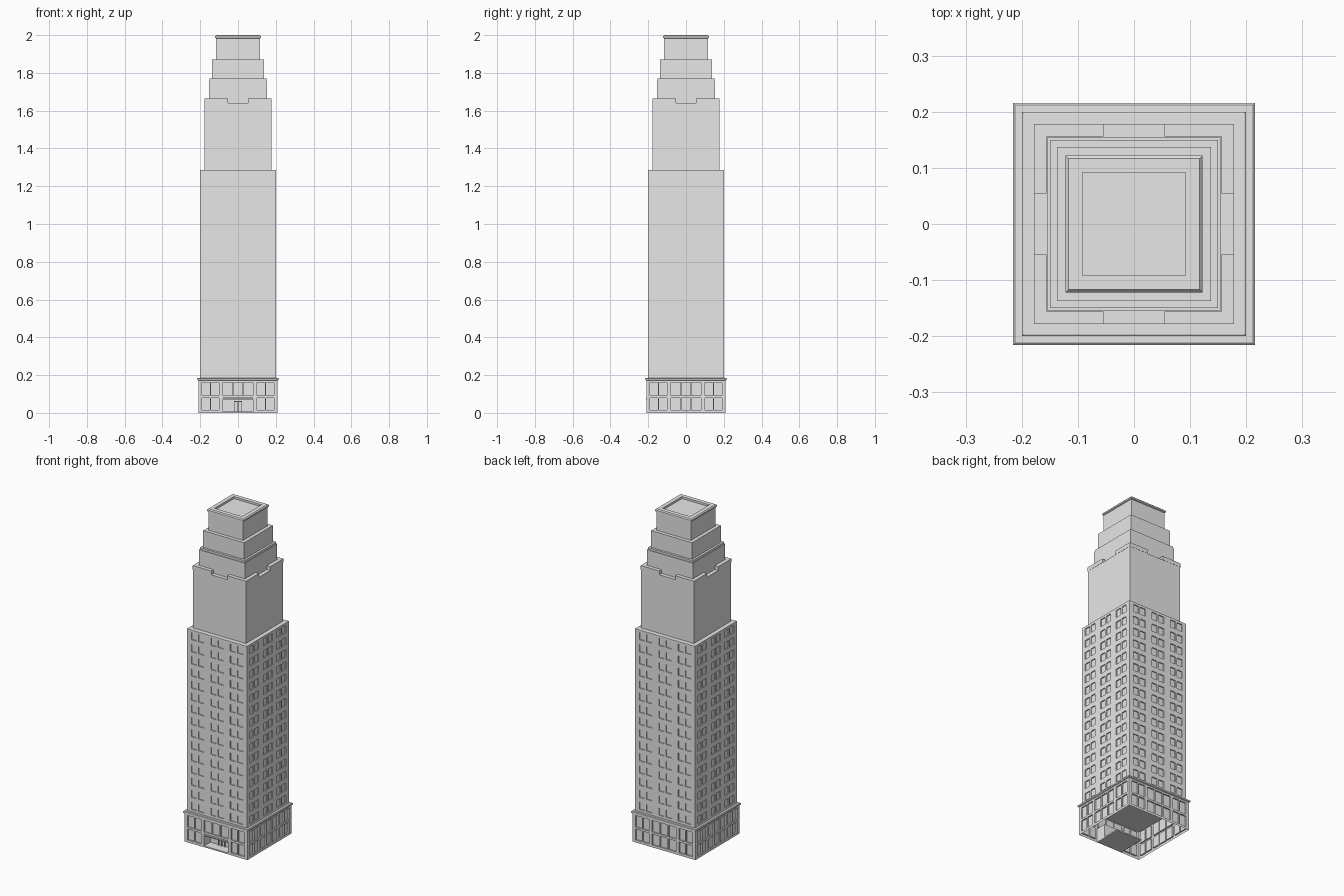
import bpy, bmesh
from math import pi
from mathutils import Matrix, Vector

cube = bpy.data.objects.get("Cube")
if cube:
    bpy.data.objects.remove(cube, do_unlink=True)

stone = bpy.data.materials.new("pale grey stone")
stone.use_nodes = True
stone.diffuse_color = (0.8, 0.8, 0.8, 1)
stone.node_tree.nodes["Principled BSDF"].inputs["Base Color"].default_value = (0.8, 0.8, 0.8, 1)


def finish(bm, name):
    mesh = bpy.data.meshes.new(name)
    bm.to_mesh(mesh)
    bm.free()
    mesh.materials.append(stone)
    obj = bpy.data.objects.new(name, mesh)
    bpy.context.collection.objects.link(obj)
    return obj


def add_box(bm, low, high):
    low, high = Vector(low), Vector(high)
    size = Matrix.Diagonal((*(high - low), 1))
    bmesh.ops.create_cube(bm, size=1, matrix=Matrix.Translation((low + high) / 2) @ size)


def box(name, low, high):
    bm = bmesh.new()
    add_box(bm, low, high)
    return finish(bm, name)


def square_profile(name, profile):
    """Sweep a (half width, height) profile around a square plan."""
    bm = bmesh.new()
    rings = [[bm.verts.new((sx * h, sy * h, z))
              for sx, sy in ((-1, -1), (1, -1), (1, 1), (-1, 1))] for h, z in profile]
    for a, b in zip(rings, rings[1:]):
        for i in range(4):
            j = (i + 1) % 4
            bm.faces.new((a[i], a[j], b[j], b[i]))
    bm.faces.new(rings[-1])
    bm.faces.new(rings[0][::-1])
    return finish(bm, name)


def window_wall(bm, half, low, high, columns, rows, depth, turn, opening=None):
    """One wall as a grid, with the window cells pushed inwards."""
    xs = sorted({-half, half, *(x for c in columns for x in c)})
    zs = sorted({low, high, *(z for r in rows for z in r)})
    grid = [[bm.verts.new((x, -half, z)) for x in xs] for z in zs]
    made, panes, gone = [v for row in grid for v in row], [], []
    for k in range(len(zs) - 1):
        for i in range(len(xs) - 1):
            face = bm.faces.new((grid[k][i], grid[k][i + 1], grid[k + 1][i + 1], grid[k + 1][i]))
            x, z = (xs[i] + xs[i + 1]) / 2, (zs[k] + zs[k + 1]) / 2
            if opening and abs(x) < opening[0] and z < opening[1]:
                gone.append(face)
            elif any(a < x < b for a, b in columns) and any(a < z < b for a, b in rows):
                panes.append(face)
    pushed = bmesh.ops.extrude_discrete_faces(bm, faces=panes)["faces"]
    inner = {v for f in pushed for v in f.verts}
    for v in inner:
        v.co.y += depth
    bmesh.ops.delete(bm, geom=gone, context='FACES')
    every = [v for v in made if v.is_valid] + list(inner)
    bmesh.ops.rotate(bm, verts=every, cent=(0, 0, 0), matrix=Matrix.Rotation(turn, 3, 'Z'))


def four_walls(name, half, low, high, columns, rows, depth, opening=None):
    bm = bmesh.new()
    for side in range(4):
        window_wall(bm, half, low, high, columns, rows, depth, side * pi / 2,
                    opening if side == 0 else None)
    bmesh.ops.remove_doubles(bm, verts=bm.verts[:], dist=0.0001)
    return finish(bm, name)


# Hollow base with bays of tall windows and an entrance at the front
bays = [(-0.19, -0.148), (-0.142, -0.1), (-0.08, -0.03), (-0.025, 0.025),
        (0.03, 0.08), (0.1, 0.142), (0.148, 0.19)]
four_walls("base_walls", 0.21, 0, 0.174, bays, [(0.015, 0.08), (0.092, 0.162)], 0.008, (0.083, 0.08))
square_profile("base_cornice", [(0.21, 0.172), (0.216, 0.175), (0.216, 0.183), (0.212, 0.186)])

# Entrance lobby
box("lobby_floor", (-0.085, -0.209, 0), (0.085, -0.04, 0.008))
box("lobby_back_wall", (-0.085, -0.15, 0.008), (0.085, -0.145, 0.08))
box("lobby_ceiling", (-0.085, -0.209, 0.08), (0.085, -0.145, 0.084))
for side, x in (("right", -0.085), ("left", 0.08)):
    box(side + "_lobby_wall", (x, -0.209, 0.008), (x + 0.005, -0.145, 0.08))
box("entrance_canopy", (-0.08, -0.213, 0.07), (0.08, -0.19, 0.076))
box("door_lintel", (-0.022, -0.16, 0.058), (0.022, -0.15, 0.064))
for side, x in (("right", -0.022), ("middle", -0.002), ("left", 0.018)):
    box(side + "_door_post", (x, -0.16, 0.008), (x + 0.004, -0.15, 0.058))

# Main shaft with paired windows on every floor
floors, bottom, top = 15, 0.186, 1.285
pitch = (top - bottom) / floors
pairs = [(c + s * 0.024 - 0.018, c + s * 0.024 + 0.018)
         for c in (-0.13, 0, 0.13) for s in (-1, 1)]
rows = [(bottom + pitch * (k + 0.2), bottom + pitch * (k + 0.8)) for k in range(floors)]
four_walls("shaft_walls", 0.2, bottom, top, pairs, rows, 0.006)
square_profile("shaft_roof", [(0.2, top - 0.005), (0.2, top), (0.197, top + 0.002)])

# Plain upper block and the stepped crown
square_profile("upper_block", [(0.177, top), (0.177, 1.64)])
square_profile("lower_crown_tier", [(0.154, 1.64), (0.154, 1.757), (0.15, 1.757), (0.15, 1.769)])
square_profile("middle_crown_tier", [(0.137, 1.765), (0.137, 1.87)])
square_profile("top_crown_tier", [(0.116, 1.87), (0.116, 1.983), (0.122, 1.986), (0.122, 1.994),
                                  (0.117, 2), (0.092, 2), (0.092, 1.988)])

# L-shaped parapets on the corners of the upper block
for ns, sy in (("front", -1), ("back", 1)):
    for ew, sx in (("right", -1), ("left", 1)):
        bm = bmesh.new()
        for (x0, x1), (y0, y1) in (((0.054, 0.178), (0.156, 0.178)), ((0.156, 0.178), (0.054, 0.156))):
            xs, ys = sorted((sx * x0, sx * x1)), sorted((sy * y0, sy * y1))
            add_box(bm, (xs[0], ys[0], 1.64), (xs[1], ys[1], 1.664))
        finish(bm, f"{ns}_{ew}_parapet")
